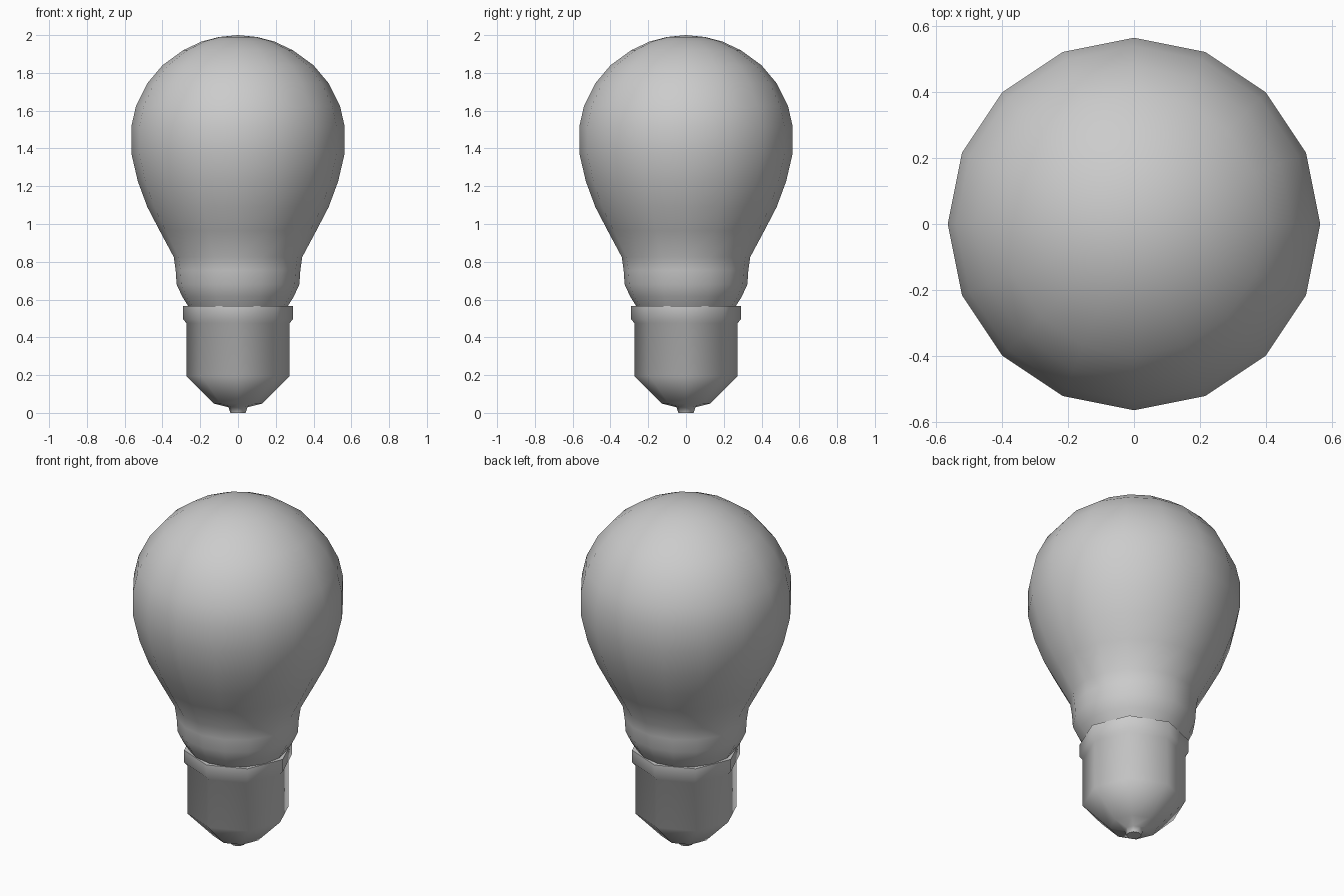
import bpy, bmesh, math

if "Cube" in bpy.data.objects:
    bpy.data.objects.remove(bpy.data.objects["Cube"])


def lathe(name, profile, sides, sharp_angle):
    """Revolve (radius, z) points, listed bottom to top, around z."""
    bm = bmesh.new()
    rings = []
    for r, z in profile:
        if r == 0:
            rings.append([bm.verts.new((0, 0, z))] * sides)
        else:
            rings.append([bm.verts.new((r * math.cos(2 * math.pi * i / sides),
                                        r * math.sin(2 * math.pi * i / sides), z))
                          for i in range(sides)])
    for a, b in zip(rings, rings[1:]):
        for i in range(sides):
            j = (i + 1) % sides
            bm.faces.new(list(dict.fromkeys((a[i], a[j], b[j], b[i]))))
    bmesh.ops.recalc_face_normals(bm, faces=bm.faces)
    mesh = bpy.data.meshes.new(name)
    bm.to_mesh(mesh)
    bm.free()
    obj = bpy.data.objects.new(name, mesh)
    bpy.context.collection.objects.link(obj)
    bpy.ops.object.select_all(action='DESELECT')
    obj.select_set(True)
    bpy.context.view_layer.objects.active = obj
    bpy.ops.object.shade_smooth_by_angle(angle=math.radians(sharp_angle))
    return obj


# Glass envelope
lathe("glass_bulb", [
    (0.26, 0.56), (0.295, 0.615), (0.325, 0.68), (0.33, 0.755), (0.34, 0.825),
    (0.415, 0.965), (0.48, 1.09), (0.53, 1.225), (0.565, 1.375), (0.565, 1.515),
    (0.54, 1.625), (0.48, 1.745), (0.40, 1.84), (0.29, 1.92), (0.19, 1.967),
    (0.10, 1.99), (0, 2.0)], 16, 80)

# Octagonal cap with collar and bottom contact
lathe("cap", [
    (0, 0), (0.04, 0), (0.05, 0.03), (0.13, 0.05), (0.273, 0.195),
    (0.273, 0.475), (0.29, 0.495), (0.29, 0.567), (0.22, 0.567)], 8, 60)
